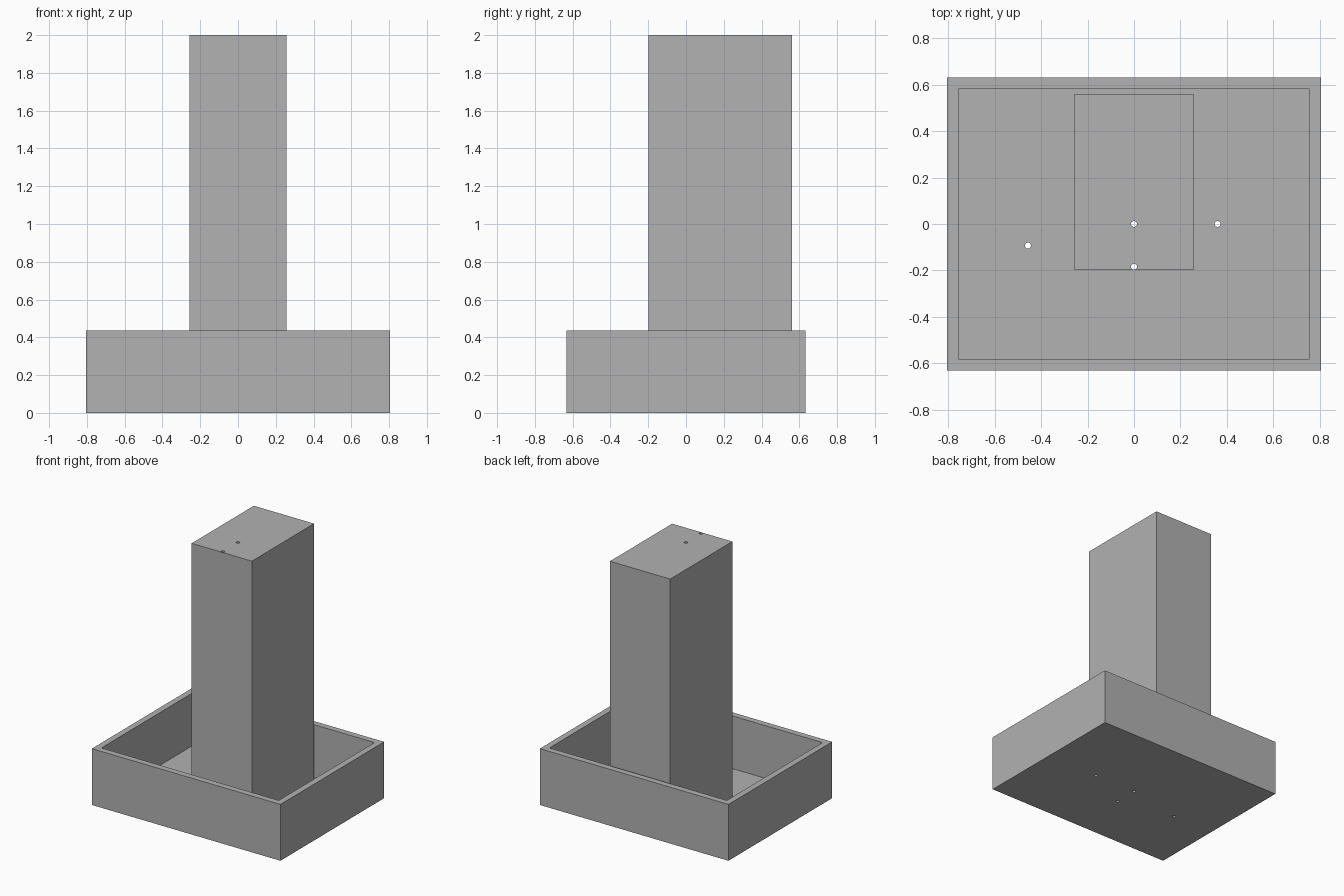
import bpy, bmesh
from mathutils import Matrix, Vector

cube = bpy.data.objects.get("Cube")
if cube:
    bpy.data.objects.remove(cube, do_unlink=True)

GREY = (0.445, 0.445, 0.445, 1)
grey = bpy.data.materials.new("plain grey")
grey.use_nodes = True
grey.diffuse_color = GREY
grey.node_tree.nodes["Principled BSDF"].inputs["Base Color"].default_value = GREY

FLOOR = 0.028
RIM = 0.435


def finish(name, bm, helper=False):
    mesh = bpy.data.meshes.new(name)
    bm.to_mesh(mesh)
    bm.free()
    mesh.materials.append(grey)
    obj = bpy.data.objects.new(name, mesh)
    bpy.context.collection.objects.link(obj)
    obj.hide_render = helper
    obj.hide_viewport = False
    return obj


def box(name, low, high, corner=0, helper=False):
    low, high = Vector(low), Vector(high)
    bm = bmesh.new()
    size = Matrix.Diagonal((*(high - low), 1))
    bmesh.ops.create_cube(bm, size=1, matrix=Matrix.Translation((low + high) / 2) @ size)
    if corner:
        upright = [e for e in bm.edges if abs(e.verts[0].co.z - e.verts[1].co.z) > 0.1]
        bmesh.ops.bevel(bm, geom=upright, offset=corner, segments=3, profile=0.5, affect='EDGES')
    return finish(name, bm, helper)


def drill(name, spots, radius=0.013):
    bm = bmesh.new()
    for x, y in spots:
        bmesh.ops.create_cone(bm, cap_ends=True, segments=24, radius1=radius, radius2=radius,
                              depth=3, matrix=Matrix.Translation((x, y, 1)))
    return finish(name, bm, True)


def cut(obj, cutter):
    mod = obj.modifiers.new("cut", 'BOOLEAN')
    mod.operation = 'DIFFERENCE'
    mod.solver = 'EXACT'
    mod.object = cutter
    bpy.context.view_layer.objects.active = obj
    bpy.ops.object.modifier_apply(modifier=mod.name)
    bpy.data.objects.remove(cutter, do_unlink=True)


# Open tray with a thin floor and lightly rounded inner corners
tray = box("tray", (-0.805, -0.632, 0), (0.805, 0.632, RIM))
cut(tray, box("tray_cavity", (-0.757, -0.584, FLOOR), (0.757, 0.584, 1), 0.008, True))

# Tall column standing on the tray floor
column = box("column", (-0.257, -0.198, FLOOR), (0.257, 0.56, 2))

# Small vertical holes through the floor, two of them also through the column
column_holes = [(0, 0), (0, -0.184)]
floor_holes = column_holes + [(0.36, 0), (-0.457, -0.093)]
cut(tray, drill("floor_drill", floor_holes))
cut(column, drill("column_drill", column_holes))
